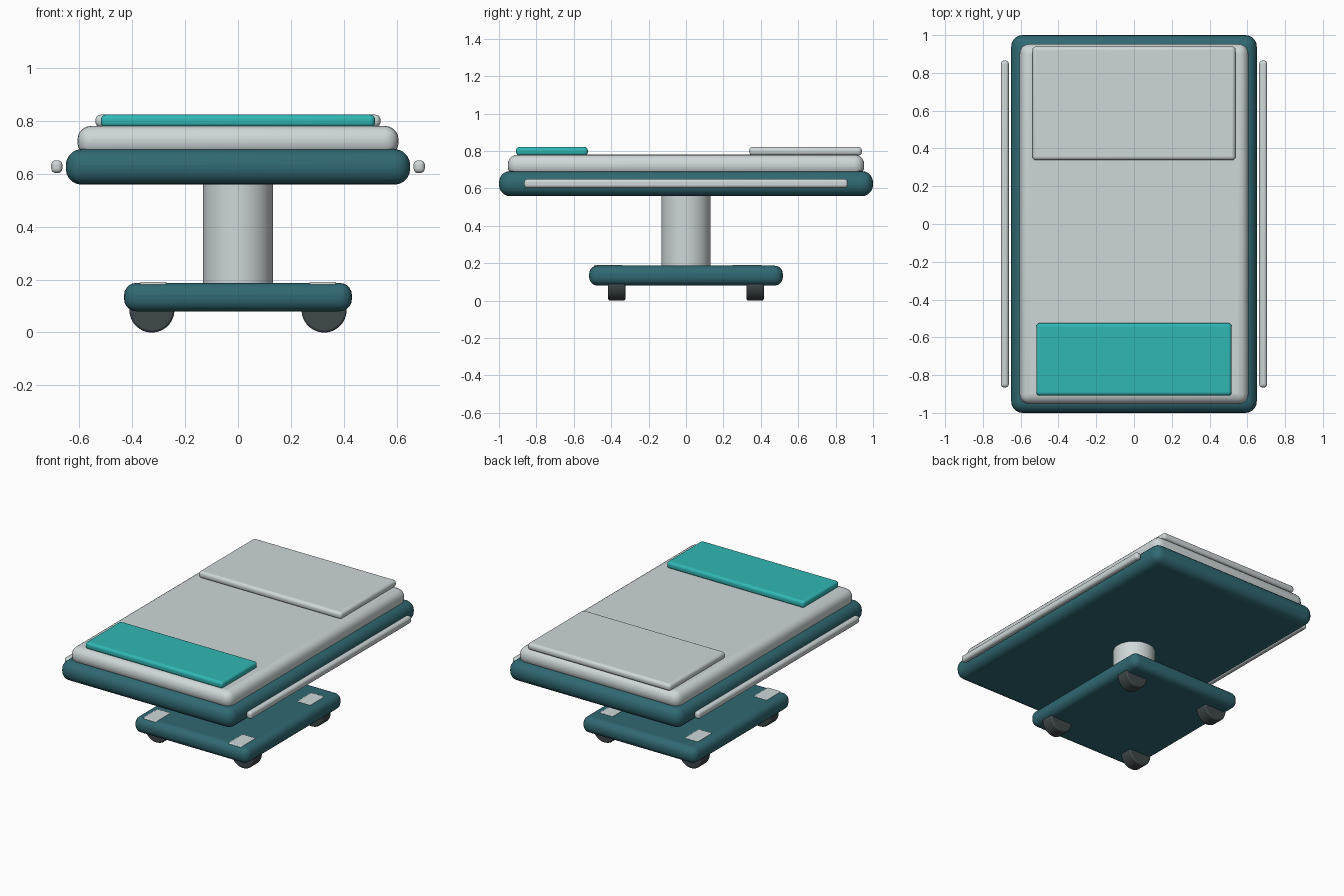
import bpy, math

if "Cube" in bpy.data.objects:
    bpy.data.objects.remove(bpy.data.objects["Cube"], do_unlink=True)


def material(name, color):
    m = bpy.data.materials.new(name)
    m.use_nodes = True
    m.diffuse_color = (*color, 1)
    m.node_tree.nodes["Principled BSDF"].inputs["Base Color"].default_value = (*color, 1)
    return m


frame_teal = material("dark teal", (0.03, 0.14, 0.17))
pale_grey = material("pale grey", (0.62, 0.68, 0.69))
bright_teal = material("bright teal", (0.03, 0.48, 0.46))
rubber = material("dark rubber", (0.05, 0.065, 0.07))


def finish(obj, name, mat, bevel, segments=5):
    obj.name = name
    obj.data.materials.append(mat)
    if bevel:
        mod = obj.modifiers.new("rounded edges", "BEVEL")
        mod.width, mod.segments = bevel, segments
        mod.limit_method = "ANGLE"
    bpy.ops.object.shade_smooth_by_angle(angle=math.radians(35))
    return obj


def box(name, mat, x, y, z, bevel):
    """Rounded box from (min, max) ranges on each axis."""
    spans = (x, y, z)
    bpy.ops.mesh.primitive_cube_add(size=1, location=[(a + b) / 2 for a, b in spans])
    obj = bpy.context.object
    obj.scale = [b - a for a, b in spans]
    bpy.ops.object.transform_apply(location=False, rotation=False, scale=True)
    return finish(obj, name, mat, bevel)


def cylinder(name, mat, radius, depth, location, rotation=(0, 0, 0), bevel=0):
    bpy.ops.mesh.primitive_cylinder_add(vertices=48, radius=radius, depth=depth,
                                        location=location, rotation=rotation)
    return finish(bpy.context.object, name, mat, bevel, 2)


# Bed deck and cushions
box("bed_frame", frame_teal, (-.65, .65), (-1, 1), (.558, .692), .06)
box("mattress", pale_grey, (-.606, .606), (-.953, .953), (.665, .78), .052)
box("backrest_pad", pale_grey, (-.538, .538), (.338, .94), (.775, .822), .02)
box("foot_blanket", bright_teal, (-.517, .517), (-.908, -.525), (.775, .822), .018)

# Pedestal and wheeled base
cylinder("lift_column", pale_grey, .132, .41, (0, 0, .375))
box("base", frame_teal, (-.43, .43), (-.518, .518), (.08, .187), .046)

for side, sx in (("left", 1), ("right", -1)):
    inner, outer = sorted((sx * .663, sx * .705))
    box(f"{side}_rail", pale_grey, (inner, outer), (-.865, .865), (.602, .65), .017)
    for end, sy in (("front", -1), ("back", 1)):
        cylinder(f"{end}_{side}_caster", rubber, .085, .092,
                 (sx * .325, sy * .37, .085), (math.pi / 2, 0, 0), .008)
        # Brake plates sit slightly forward of their casters
        px, py = sx * .32, sy * .37 - .045
        box(f"{end}_{side}_brake_plate", pale_grey, (px - .05, px + .05),
            (py - .077, py + .077), (.17, .191), .006)
